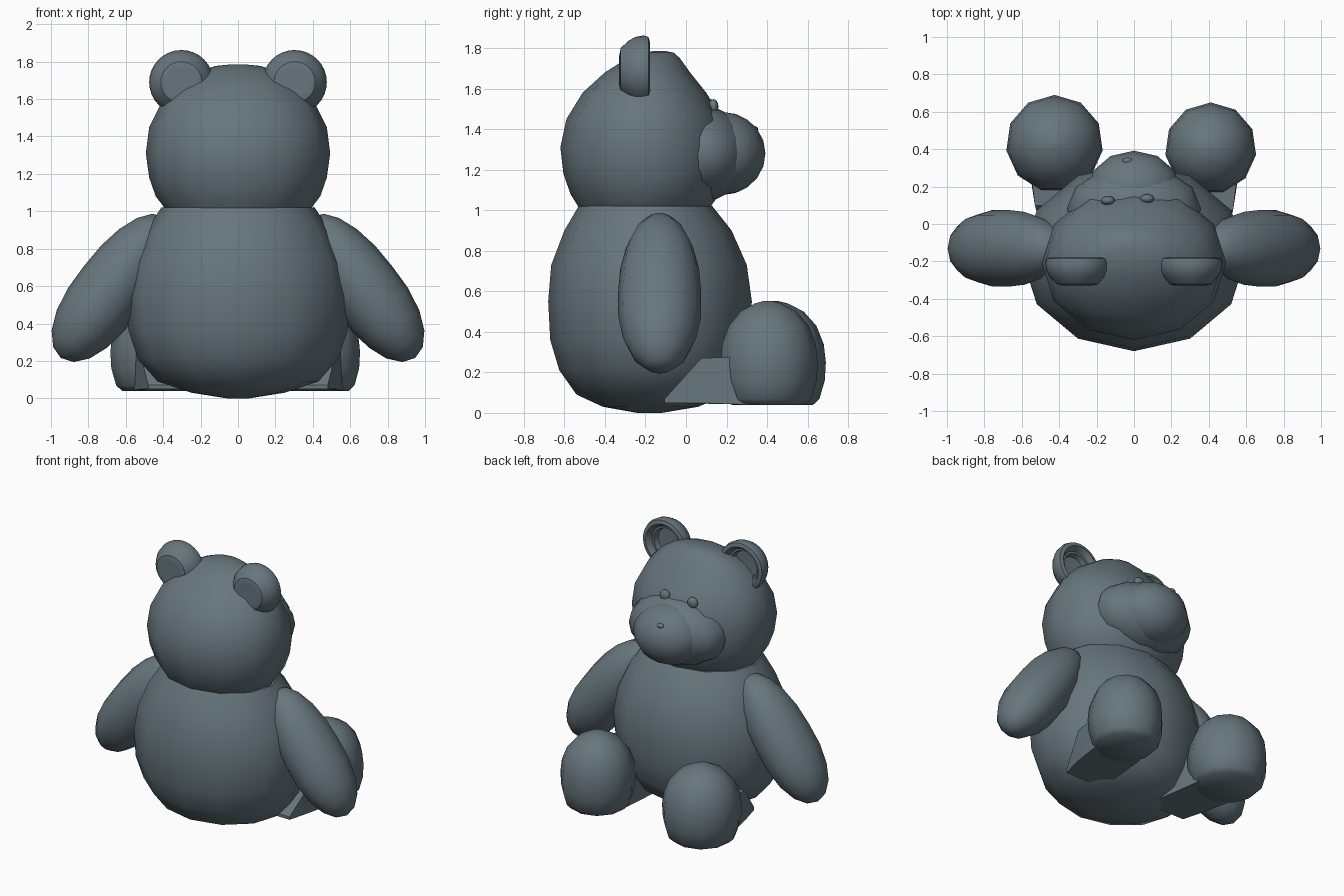
import bpy
import bmesh
from math import cos, sin, pi, atan2, radians
from mathutils import Matrix

if "Cube" in bpy.data.objects:
    bpy.data.objects.remove(bpy.data.objects["Cube"])

plush = bpy.data.materials.new("slate_plush")
plush.diffuse_color = (.135, .18, .205, 1)
plush.use_nodes = True
plush.node_tree.nodes["Principled BSDF"].inputs["Base Color"].default_value = plush.diffuse_color


def finish(name, bm, smooth=50):
    bmesh.ops.recalc_face_normals(bm, faces=bm.faces)
    me = bpy.data.meshes.new(name)
    bm.to_mesh(me)
    bm.free()
    me.materials.append(plush)
    ob = bpy.data.objects.new(name, me)
    bpy.context.collection.objects.link(ob)
    bpy.ops.object.select_all(action='DESELECT')
    ob.select_set(True)
    bpy.context.view_layer.objects.active = ob
    bpy.ops.object.shade_smooth_by_angle(angle=radians(smooth))
    return ob


def loft(name, rings, n=12, cx=0.0):
    """Stack of elliptical rings: (z, half width x, back y, front y)."""
    bm = bmesh.new()
    prev = None
    for z, rx, y0, y1 in rings:
        cy, ry = (y0 + y1) / 2, (y1 - y0) / 2
        ring = [bm.verts.new((cx + rx * sin(2 * pi * i / n),
                              cy + ry * cos(2 * pi * i / n), z)) for i in range(n)]
        if prev:
            for i in range(n):
                j = (i + 1) % n
                bm.faces.new((prev[i], prev[j], ring[j], ring[i]))
        else:
            bm.faces.new(ring)
        prev = ring
    bm.faces.new(prev)
    return finish(name, bm)


def ellipsoid(name, centre, radii, tilt=0.0, n=12, m=10, blunt=0.0):
    """Sphere, scaled and tilted; blunt swells its lower end."""
    bm = bmesh.new()
    bmesh.ops.create_uvsphere(bm, u_segments=n, v_segments=m, radius=1)
    for v in bm.verts:
        if v.co.z < 0:
            s = 1 - blunt * v.co.z
            v.co.x *= s
            v.co.y *= s
    bm.transform(Matrix.Translation(centre) @ Matrix.Rotation(tilt, 4, 'Y')
                 @ Matrix.Diagonal((*radii, 1)))
    return finish(name, bm)


# Body
loft("body", [(0.0, .06, -.24, -.12), (.03, .25, -.41, .06), (.09, .43, -.54, .20),
              (.21, .535, -.625, .28), (.36, .585, -.67, .31), (.55, .60, -.68, .325),
              (.73, .565, -.665, .30), (.90, .49, -.60, .225), (1.02, .41, -.53, .13)])

# Head
loft("head", [(1.015, .39, -.53, .12), (1.08, .44, -.57, .165), (1.18, .475, -.605, .195),
              (1.31, .493, -.62, .205), (1.45, .475, -.59, .18), (1.58, .41, -.51, .10),
              (1.68, .31, -.40, .02), (1.75, .20, -.29, -.03), (1.777, .12, -.22, -.06),
              (1.785, .04, -.16, -.10)])

# Cheeks, muzzle, nose and eyes
ellipsoid("cheeks", (0, .08, 1.28), (.36, .235, .235))
ellipsoid("muzzle", (0, .18, 1.28), (.25, .212, .205))
ellipsoid("nose", (-.035, .338, 1.40), (.028, .018, .015), n=10, m=8)
for x, y in ((-.14, .125), (.07, .135)):
    ellipsoid("eye", (x, y, 1.51), (.038, .025, .038), n=16, m=8)

# Ears: lathed around y, rounded behind with a ringed hollow in front
ear_profile = [(0, -.31), (.07, -.33), (.11, -.322), (.145, -.285), (.165, -.25),
               (.172, -.21), (.165, -.185), (.14, -.178), (.125, -.195),
               (.115, -.215), (.10, -.215), (.09, -.25), (0, -.255)]
for side in (-1, 1):
    bm = bmesh.new()
    vs = [bm.verts.new((r, y, 0)) for r, y in ear_profile]
    edges = [bm.edges.new(p) for p in zip(vs, vs[1:])]
    bmesh.ops.spin(bm, geom=vs + edges, cent=(0, 0, 0), axis=(0, 1, 0),
                   angle=2 * pi, steps=32, use_duplicate=False)
    bmesh.ops.remove_doubles(bm, verts=bm.verts, dist=.0005)
    bmesh.ops.translate(bm, verts=bm.verts, vec=(.303 * side, 0, 1.69))
    finish("ear", bm, 35)

# Arms
for side in (-1, 1):
    ellipsoid("arm", (.672 * side, -.13, .593), (.19, .205, .467),
              tilt=-side * atan2(.59, .81), blunt=.16)

# Feet and legs
for cx, cy, k in ((-.425, .43, 1.04), (.41, .405, .98)):
    side = 1 if cx > 0 else -1
    loft("foot", [(z, r * k, cy - r * k, cy + r * k) for z, r in
                  ((.04, .19), (.07, .22), (.16, .245), (.25, .25), (.34, .24),
                   (.43, .205), (.50, .145), (.54, .07), (.553, .02))], n=11, cx=cx)
    bm = bmesh.new()
    for y, inner, outer, z in ((-.51, .18, .48, .05), (-.51, .20, .48, .07),
                               (-.36, .21, .52, .05), (-.33, .22, .53, .27),
                               (-.07, .23, .57, .04), (-.07, .25, .56, .28)):
        bm.verts.new((side * inner, cy + y, z))
        bm.verts.new((side * outer, cy + y, z))
    bmesh.ops.convex_hull(bm, input=bm.verts)
    finish("leg", bm, 30)
